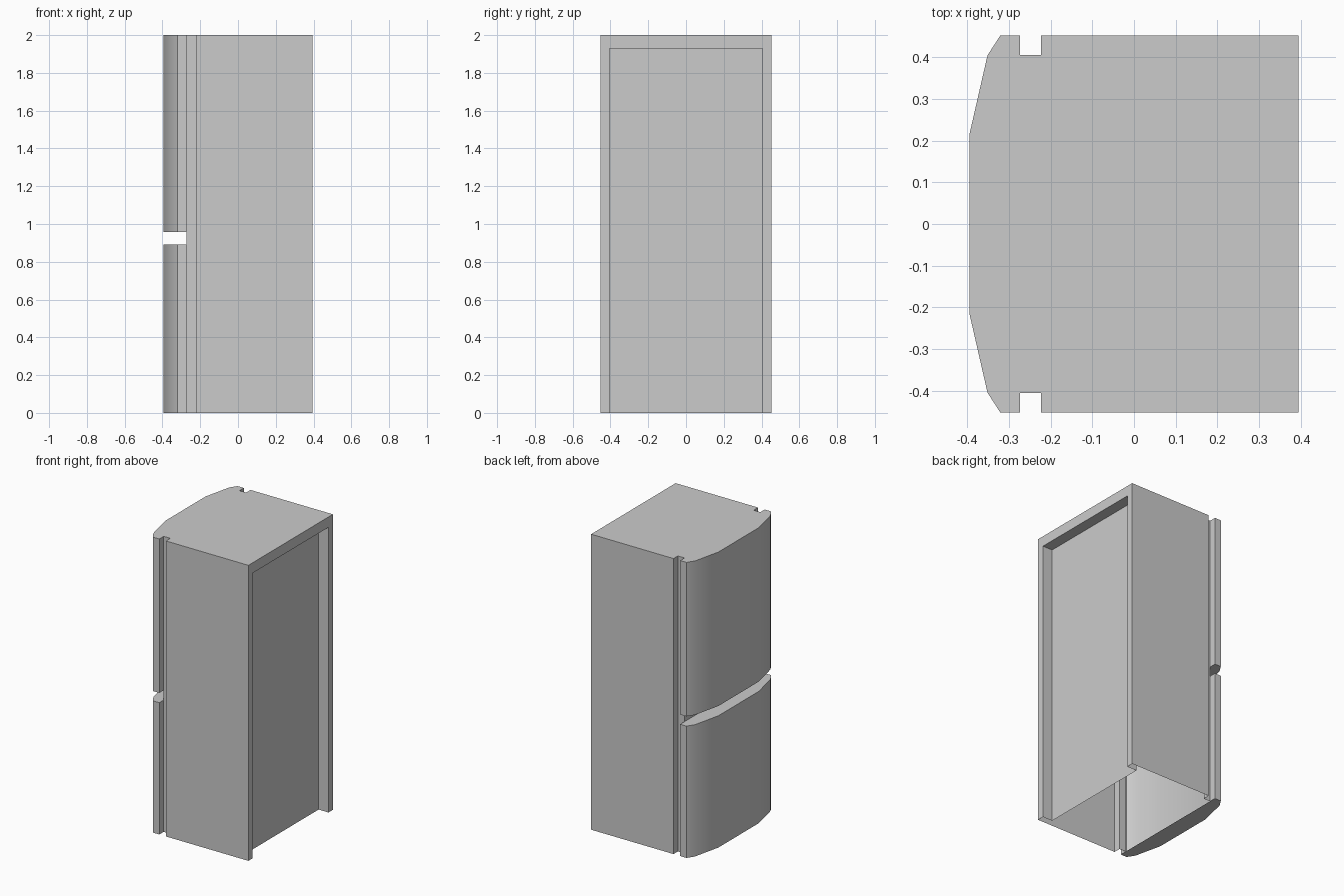
import bpy
import bmesh
import math

if "Cube" in bpy.data.objects:
    bpy.data.objects.remove(bpy.data.objects["Cube"])

H = 2.0                        # total height
W, N = 0.452, 0.405            # half width of cabinet, half width of neck / recess
BACK, RECESS = 0.394, 0.32     # rear edge, recessed rear panel
FRONT, DOOR_BACK = -0.223, -0.273
RECESS_TOP = 1.93
GAP_LOW, GAP_HIGH = 0.892, 0.958


def wall(path, z0, z1):
    """Vertical quads along a plan path, facing to the right of travel."""
    return [[(*p, z0), (*q, z0), (*q, z1), (*p, z1)] for p, q in zip(path, path[1:])]


def cap(outline, z, up=True):
    """Flat horizontal face from a counter-clockwise outline."""
    pts = [(x, y, z) for x, y in outline]
    return [pts if up else pts[::-1]]


def mirrored(path):
    return [(x, -y) for x, y in reversed(path)]


def rect(x0, x1, half):
    return [(x0, -half), (x1, -half), (x1, half), (x0, half)]


def make(name, faces):
    bm = bmesh.new()
    for f in faces:
        bm.faces.new([bm.verts.new(p) for p in f])
    bmesh.ops.remove_doubles(bm, verts=bm.verts, dist=1e-5)
    me = bpy.data.meshes.new(name)
    bm.to_mesh(me)
    bm.free()
    ob = bpy.data.objects.new(name, me)
    bpy.context.collection.objects.link(ob)
    bpy.ops.object.select_all(action='DESELECT')
    ob.select_set(True)
    bpy.context.view_layer.objects.active = ob
    bpy.ops.object.shade_smooth_by_angle(angle=math.radians(30))
    return ob


# Cabinet shell, open underneath, with a rim around the rear recess
side = [(FRONT, -N), (FRONT, -W), (BACK, -W)]
rim = [(-W, 0), (-N, 0), (-N, RECESS_TOP), (N, RECESS_TOP),
       (N, 0), (W, 0), (W, H), (-W, H)]
make("cabinet", wall(side, 0, H) + wall(mirrored(side), 0, H)
     + cap(rect(FRONT, BACK, W), H) + [[(BACK, y, z) for y, z in rim]])

# Recessed rear panel with its side walls and ceiling
make("rear_recess", wall([(BACK, -N), (RECESS, -N), (RECESS, N), (BACK, N)], 0, RECESS_TOP)
     + cap(rect(RECESS, BACK, N), RECESS_TOP, up=False))

# Narrow neck between cabinet and doors, closed where the doors part
neck = [(DOOR_BACK, -N), (FRONT, -N)]
make("door_seal", wall(neck, 0, H) + wall(mirrored(neck), 0, H)
     + cap(rect(DOOR_BACK, FRONT, N), H)
     + wall([(DOOR_BACK, N), (DOOR_BACK, -N)], GAP_LOW, GAP_HIGH))

# Two bowed doors, hollow toward the cabinet
half = [(DOOR_BACK, N), (DOOR_BACK, W), (-0.32, W), (-0.351, 0.404), (-0.394, 0.216)]
profile = half + mirrored(half)
for name, z0, z1 in (("lower_door", 0, GAP_LOW), ("upper_door", GAP_HIGH, H)):
    make(name, wall(profile, z0, z1) + cap(profile, z0, up=False) + cap(profile, z1))
